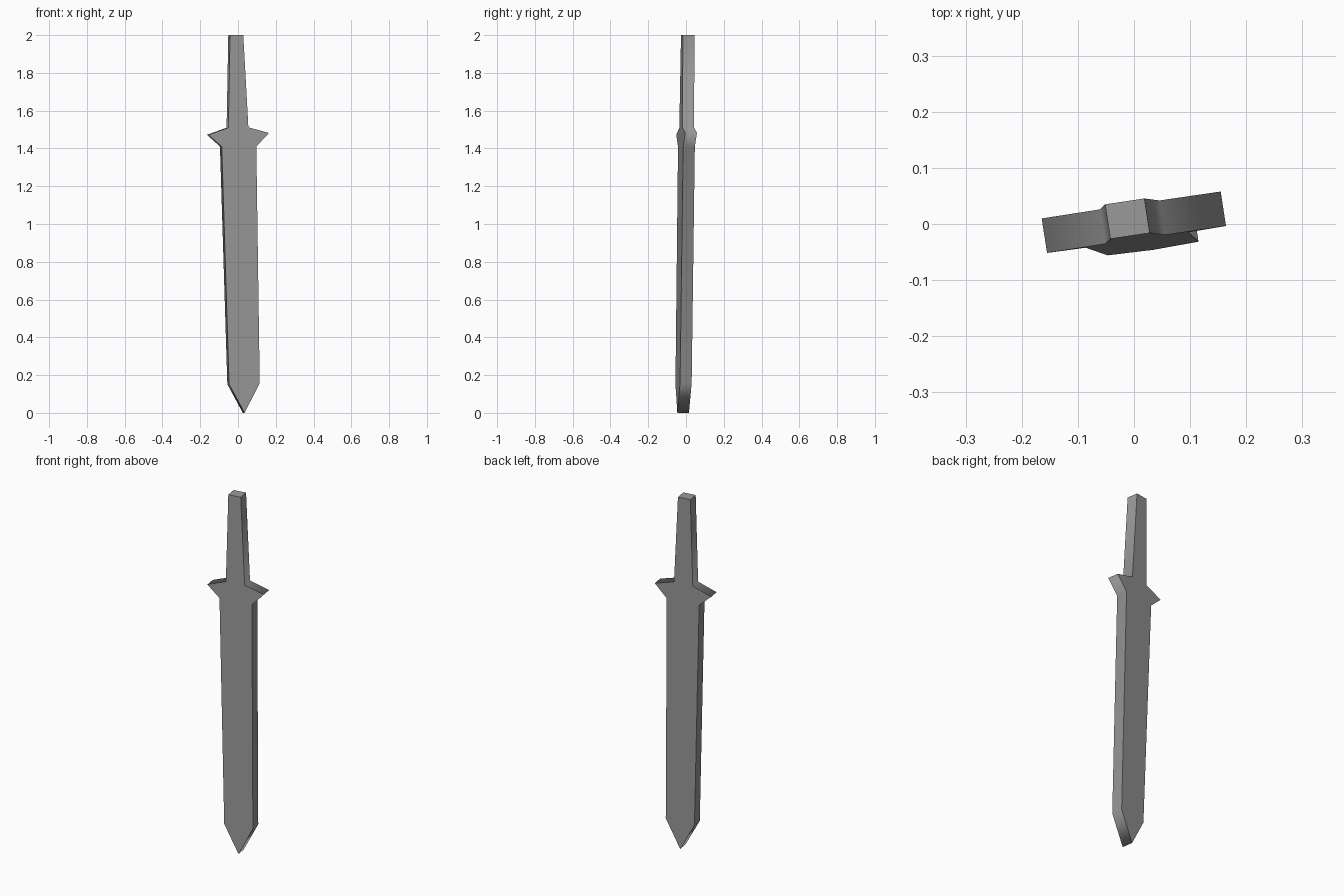
import bpy, bmesh
from mathutils import Vector

if "Cube" in bpy.data.objects:
    bpy.data.objects.remove(bpy.data.objects["Cube"])

# Front outline (x, z): grip, cross-guard, blade, point
outline = [(-0.042, 2.0), (-0.051, 1.51), (-0.155, 1.472), (-0.086, 1.41),
           (-0.047, 0.152), (0.035, 0.0), (0.115, 0.158),
           (0.097, 1.41), (0.164, 1.482), (0.055, 1.512), (0.028, 2.0)]


# The sword is turned slightly about z and leans a little
def front_y(x, z):
    return 0.15 * x - 0.0512 + 0.0155 * z


thickness = Vector((-0.0095, 0.0615, 0.0))

# Flat slab cut to the outline
bm = bmesh.new()
face = bm.faces.new([bm.verts.new((x, front_y(x, z), z)) for x, z in outline])
back = bmesh.ops.extrude_face_region(bm, geom=[face], use_keep_orig=True)
moved = [g for g in back["geom"] if isinstance(g, bmesh.types.BMVert)]
bmesh.ops.translate(bm, verts=moved, vec=thickness)
bmesh.ops.recalc_face_normals(bm, faces=bm.faces[:])

# The edge walls run smoothly round the outline; broad sides and grip end are flat
for f in bm.faces:
    grip_end = all(v.co.z > 1.99 for v in f.verts)
    f.smooth = len(f.verts) == 4 and not grip_end
for e in bm.edges:
    e.smooth = all(f.smooth for f in e.link_faces)

mesh = bpy.data.meshes.new("sword")
bm.to_mesh(mesh)
bm.free()

# Dark grey metal
metal = bpy.data.materials.new("dark_metal")
metal.diffuse_color = (0.32, 0.32, 0.32, 1.0)
metal.use_nodes = True
metal.node_tree.nodes["Principled BSDF"].inputs["Base Color"].default_value = metal.diffuse_color
mesh.materials.append(metal)

sword = bpy.data.objects.new("sword", mesh)
bpy.context.collection.objects.link(sword)
